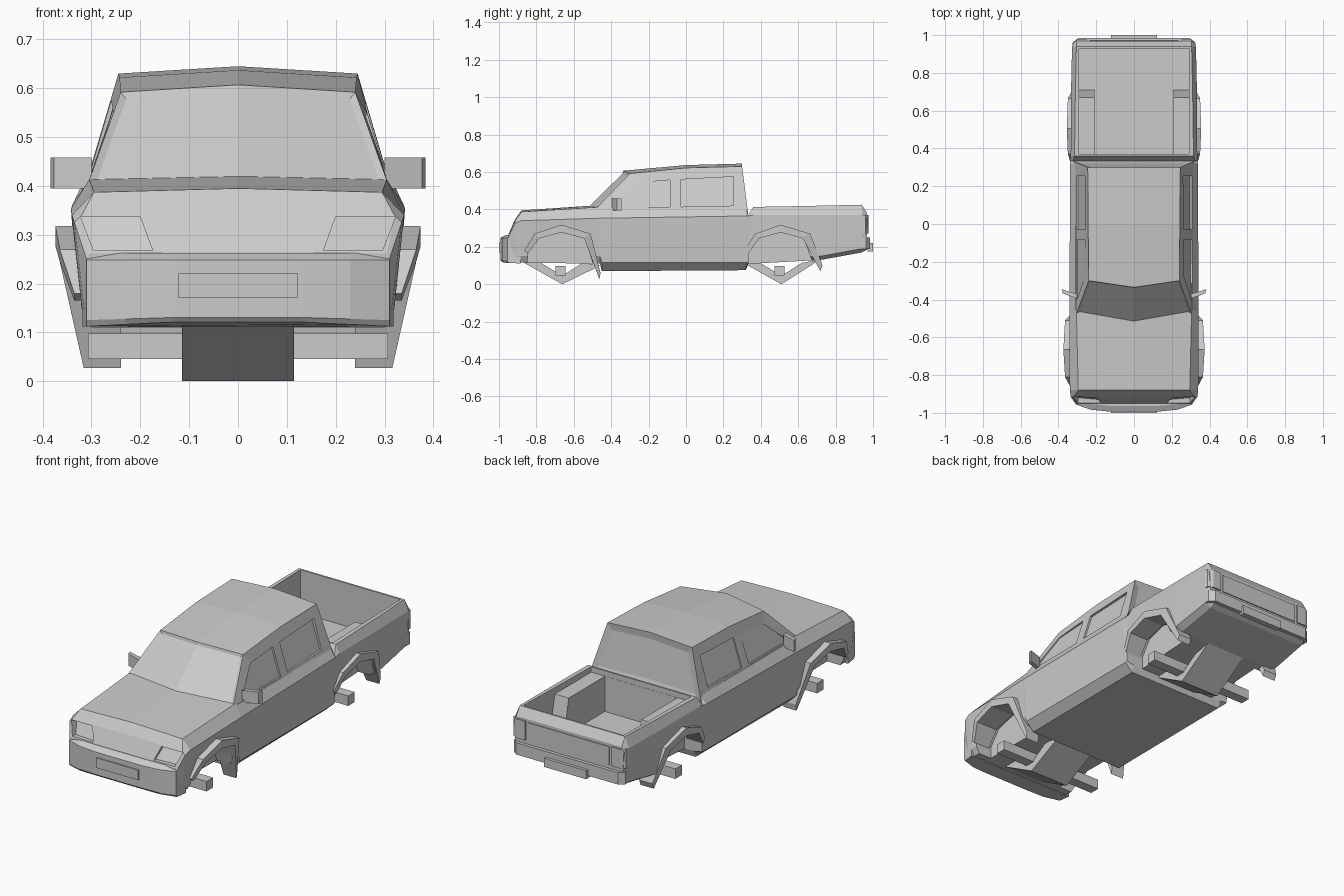
import bpy, bmesh
from mathutils import Vector

if "Cube" in bpy.data.objects:
    bpy.data.objects.remove(bpy.data.objects["Cube"])


def make(name, verts, faces, insets=()):
    """Closed flat-shaded mesh; insets = (face indices, thickness) to recess."""
    bm = bmesh.new()
    vs = [bm.verts.new(v) for v in verts]
    fs = [bm.faces.new([vs[i] for i in f]) for f in faces]
    bmesh.ops.recalc_face_normals(bm, faces=bm.faces[:])
    for ids, t in insets:
        bmesh.ops.inset_region(bm, faces=[fs[i] for i in ids], thickness=t,
                               depth=-0.008, use_even_offset=True)
    me = bpy.data.meshes.new(name)
    bm.to_mesh(me)
    bm.free()
    ob = bpy.data.objects.new(name, me)
    bpy.context.collection.objects.link(ob)
    return ob


def loft(name, rings):
    n = len(rings[0])
    verts = [v for r in rings for v in r]
    faces = [(k * n + i, k * n + (i + 1) % n, (k + 1) * n + (i + 1) % n, (k + 1) * n + i)
             for k in range(len(rings) - 1) for i in range(n)]
    faces += [tuple(range(n)), tuple(range(len(verts) - n, len(verts)))]
    return make(name, verts, faces)


def prism(name, pts, d):
    return loft(name, [pts, [tuple(Vector(p) + Vector(d)) for p in pts]])


def side_prism(name, yz, x0, x1):
    return prism(name, [(x0, y, z) for y, z in yz], (x1 - x0, 0, 0))


def box(name, x0, x1, y0, y1, z0, z1):
    return side_prism(name, [(y0, z0), (y1, z0), (y1, z1), (y0, z1)], x0, x1)


def cut(ob, cutters):
    for c in cutters:
        c.hide_render = True
        m = ob.modifiers.new("cut", 'BOOLEAN')
        m.operation, m.object, m.solver = 'DIFFERENCE', c, 'EXACT'
    dg = bpy.context.evaluated_depsgraph_get()
    me = bpy.data.meshes.new_from_object(ob.evaluated_get(dg))
    ob.modifiers.clear()
    ob.data = me
    for c in cutters:
        bpy.data.objects.remove(c)


# Lower body: y, bottom z/x, sill z/x, crease z/x, shoulder z/x, centre z
SECTIONS = [
    (-.95, .12, .29, .15, .30, .25, .31, .262, .305, .265),
    (-.915, .115, .30, .15, .315, .325, .335, .34, .32, .345),
    (-.88, .115, .30, .15, .32, .34, .34, .387, .295, .395),
    (-.46, .11, .30, .15, .325, .353, .342, .413, .305, .423),
    (-.45, .07, .28, .115, .325, .353, .342, .405, .31, .41),
    (.32, .075, .28, .115, .325, .365, .338, .405, .31, .41),
    (.333, .11, .28, .118, .325, .365, .335, .37, .325, .37),
    (.36, .11, .28, .13, .325, .37, .335, .413, .315, .413),
    (.72, .13, .29, .15, .325, .37, .333, .42, .31, .42),
    (.94, .17, .29, .19, .32, .37, .328, .425, .305, .425),
    (.968, .185, .29, .2, .31, .36, .318, .38, .305, .38)]
rings = []
for y, zb, xb, zs, xs, zc, xc, zt, xt, zm in SECTIONS:
    half = [(xb, y, zb), (xs, y, zs), (xc, y, zc), (xt, y, zt)]
    rings.append([(0, y, zb)] + half + [(0, y, zm)] + [(-x, y, z) for x, y, z in reversed(half)])
body = loft("lower_body", rings)

# Wheel arch paths: outer edge, inner edge, outer x
FRONT = ([(-.865, .18), (-.81, .27), (-.665, .318), (-.51, .27), (-.457, .06)],
         [(-.845, .165), (-.785, .245), (-.665, .277), (-.545, .245), (-.463, .027)],
         [.335, .365, .374, .365, .316])
REAR = ([(.318, .19), (.37, .27), (.505, .318), (.665, .27), (.73, .1)],
        [(.335, .165), (.39, .245), (.505, .277), (.625, .245), (.718, .07)],
        [.333, .35, .356, .35, .316])

# Cargo bed (wheel boxes left standing), arch wells and headlight recesses
cutters = [
    side_prism("cut_bed", [(.37, .385), (.37, .6), (.93, .6), (.93, .2), (.71, .2), (.67, .385)], -.29, .29),
    box("cut_bed_middle", -.21, .21, .371, .929, .201, .61)]
for s in (-1, 1):
    for outer, inner, _ in (FRONT, REAR):
        p = [(y, z + .012) for y, z in inner[:4]]
        cutters.append(side_prism("cut_arch", [(inner[0][0] - .005, 0)] + p + [(inner[4][0], 0)],
                                  s * .225, s * .5))
    cutters.append(prism("cut_headlight", [(s * .175, -.93, .268), (s * .2, -.895, .336),
                                           (s * .322, -.87, .336), (s * .296, -.92, .268)], (0, -.15, 0)))
cut(body, cutters)

# Cab: rows of side / centre / side points from windscreen base over the roof
ROWS = [(-.53, .415, -.48, .307, .405), (-.335, .607, -.3, .24, .592), (0, .637, 0, .243, .622),
        (.3, .645, .3, .245, .63), (.333, .37, .333, .322, .37)]
verts = []
for cy, cz, sy, sx, sz in ROWS:
    verts += [(-sx, sy, sz), (0, cy, cz), (sx, sy, sz)]
faces = [(3 * k + i, 3 * k + i + 1, 3 * k + i + 4, 3 * k + i + 3) for k in range(4) for i in (0, 1)]
faces += [(0, 3, 6, 9, 12), (2, 5, 8, 11, 14), (0, 1, 2, 14, 13, 12)]
cab = make("cab", verts, faces, [((0, 1), .013), ((6, 7), .035)])

# Side windows, recessed into the sloping cab sides
WINDOWS = [[(-.405, .412), (-.38, .44), (-.27, .542), (-.085, .557), (-.085, .412)],
           [(-.028, .414), (-.028, .56), (.255, .575), (.255, .42)]]
cab_cutters = []
for s in (-1, 1):
    for w in WINDOWS:
        pts = [(s * (.245 + .318 * (.63 - z) - .016), y, z) for y, z in w]
        cab_cutters.append(prism("cut_window", pts, (s * .1, 0, 0)))
cut(cab, cab_cutters)

# Front bumper, wrapped round the nose
def bumper_ring(z, back, drop):
    h = [(.13, -.993 + back), (.23, -.983 + back), (.31, -.955 + back), (.318, -.885)]
    r = [(x, y, z + drop * (.318 - x)) for x, y in h]
    return r + [(-x, y, z) for x, y, z in reversed(r)]


loft("front_bumper", [bumper_ring(.112, .008, .05), bumper_ring(.125, 0, .03),
                      bumper_ring(.248, 0, 0), bumper_ring(.263, .03, 0)])
box("front_plate", -.122, .122, -1, -.98, .17, .222)

# Rear bumper, plate and tailgate panel
plan = [(.322, .93), (.322, .962), (.295, .985), (-.295, .985), (-.322, .962), (-.322, .93)]
prism("rear_bumper", [(x, y, .188) for x, y in plan], (0, 0, .062))
box("rear_plate", -.122, .122, .97, 1, .175, .22)
box("tailgate_panel", -.235, .235, .95, .973, .27, .365)

# Parts repeated left and right
for s, side in ((-1, "left"), (1, "right")):
    for (outer, inner, xo), end in ((FRONT, "front"), (REAR, "rear")):
        loft(f"{end}_{side}_arch_flare",
             [[(s * .24, *o), (s * x, *o), (s * x, *i), (s * .24, *i)]
              for o, i, x in zip(outer, inner, xo)])
    prism(f"{side}_mirror", [(s * .3, -.395, .395), (s * .377, -.368, .395),
                             (s * .384, -.345, .395), (s * .305, -.37, .395)], (0, 0, .063))
    prism(f"{side}_tail_light", [(s * .25, .95, .27), (s * .25, .976, .27), (s * .3, .976, .27),
                                 (s * .326, .96, .27), (s * .326, .945, .27)], (0, 0, .1))

# Axle beams and V-shaped underbody plates
for y, end in ((-.672, "front"), (.5, "rear")):
    box(f"{end}_axle_beam", -.307, .307, y - .027, y + .027, .046, .098)
    side_prism(f"{end}_v_plate", [(y - .195, .115), (y + .01, 0), (y + .215, .1 if y < 0 else .13),
                                  (y + .12, .115), (y + .01, .045), (y - .11, .118)], -.115, .115)
